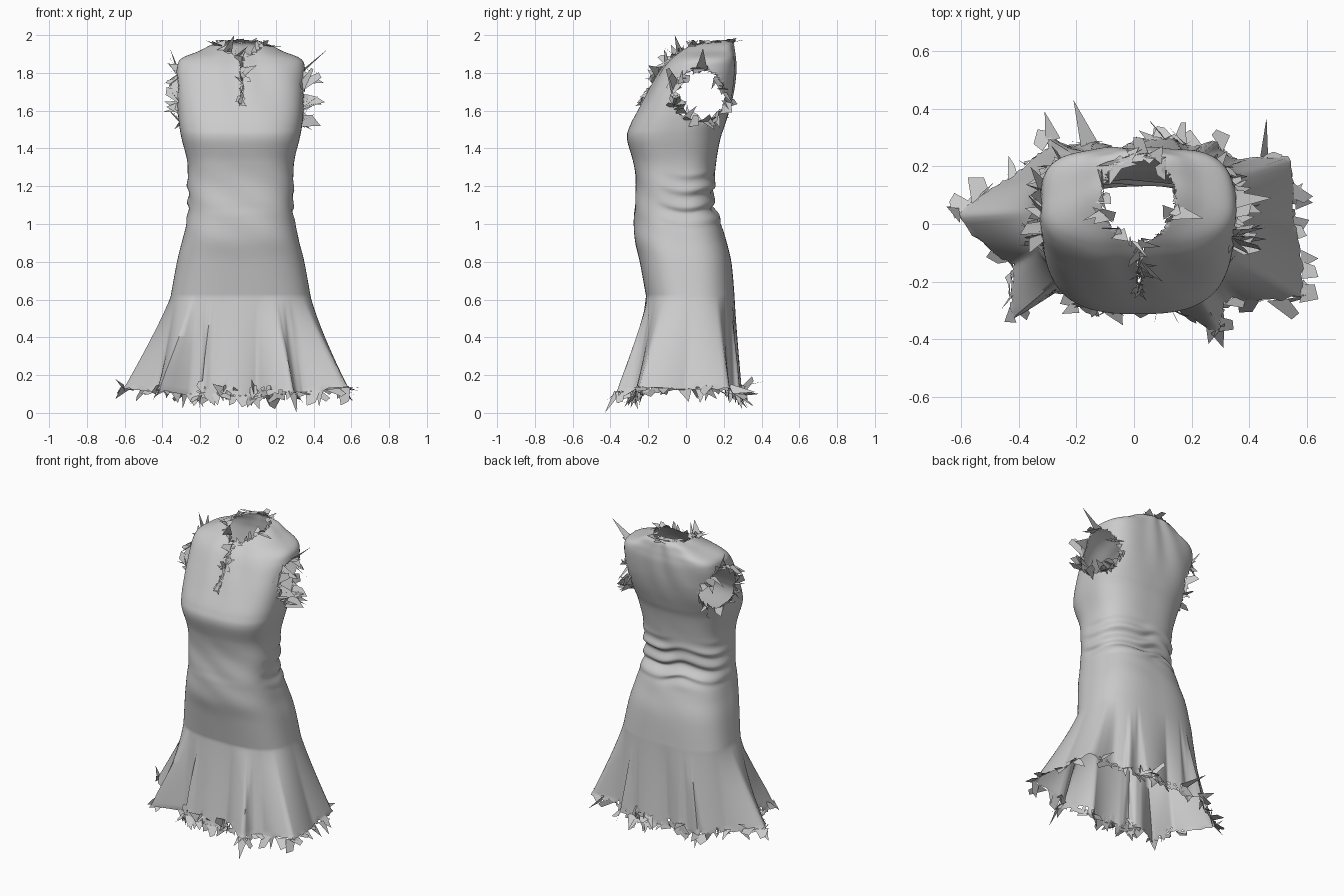
import bpy, bmesh, random
from math import sin, cos, pi, tau, atan2, hypot, exp
from mathutils import Vector

if "Cube" in bpy.data.objects:
    bpy.data.objects.remove(bpy.data.objects["Cube"])

random.seed(7)
SEG = 200
STEP = 12
CX = .014  # the torso sits slightly to the right of the flared skirt

# Body sections: height, half width, front y, back y
KEYS = [(.62, .37, -.212, .257), (.80, .337, -.245, .24), (.92, .307, -.272, .21),
        (1.03, .283, -.275, .175), (1.10, .277, -.27, .14), (1.22, .28, -.265, .148),
        (1.33, .283, -.28, .16), (1.45, .312, -.312, .182), (1.52, .325, -.297, .205),
        (1.62, .335, -.245, .235), (1.72, .338, -.19, .255), (1.82, .338, -.13, .265),
        (1.875, .315, -.08, .262), (1.915, .22, -.03, .257), (1.95, .15, .03, .25),
        (1.97, .08, .08, .23)]
# Hem outline with flared corners at the godets
HEM = [(.58, -.25), (.555, 0), (.54, .23), (.36, .22), (.17, .29), (-.05, .255), (-.26, .28),
       (-.42, .16), (-.61, .03), (-.42, -.14), (-.42, -.33), (-.27, -.24), (-.12, -.28),
       (.1, -.265), (.27, -.36), (.36, -.26)]
HEM_POLAR = sorted((atan2(y, x) % tau, hypot(x, y)) for x, y in HEM)
# Godet pleats: angle at the hem, half angle at the hem, depth
PLEATS = [(3.98, .22, .03), (4.12, .10, -.03), (5.55, .20, .03), (5.4, .09, -.025),
          (2.2, .18, .025), (2.35, .09, -.03), (.95, .18, .025), (.8, .09, -.03)]


def hem_point(a):
    pts = [(HEM_POLAR[-1][0] - tau, HEM_POLAR[-1][1])] + HEM_POLAR
    pts.append((HEM_POLAR[0][0] + tau, HEM_POLAR[0][1]))
    for (a0, r0), (a1, r1) in zip(pts, pts[1:]):
        if a0 <= a <= a1:
            r = r0 + (r1 - r0) * (a - a0) / (a1 - a0)
            return Vector((r * cos(a), r * sin(a), .09 + .14 * max(0, r - .3)))


def section(u):
    """Catmull-Rom through the body sections."""
    i = min(int(u), len(KEYS) - 2)
    t = u - i
    k = [KEYS[max(0, min(len(KEYS) - 1, i + d))] for d in (-1, 0, 1, 2)]
    return [.5 * (2 * b + (c - a) * t + (2*a - 5*b + 4*c - d) * t*t + (3*b - a - 3*c + d) * t**3)
            for a, b, c, d in zip(*k)]


def body_point(u, a):
    z, w, yf, yb = section(u)
    h, cy = (yb - yf) / 2, (yb + yf) / 2
    n = 2.7 + .6 * max(0, min(1, (z - 1.5) * 5)) * (.5 + .5 * sin(a))
    r = (abs(cos(a) / w) ** n + abs(sin(a) / h) ** n) ** (-1 / n)
    # gathered folds around the back and sides of the waist
    f = ((z - 1.0) / .088 + .3 * sin(2 * a + .6) + .12 * sin(5 * a + 1)) % 1
    fold = f / .35 if f < .35 else (1 - f) / .65
    back = max(0, min(1, (sin(a) + .35) / .7)) * (.8 + .2 * sin(3 * a + 9 * z))
    env = exp(-((z - 1.13) / .12) ** 4)
    r += (.026 * fold * fold * (3 - 2 * fold) - .012) * env * back
    # soft diagonal creases in the cloth
    r += .0018 * sin(34 * z + 5 * a) * exp(-((z - 1.1) / .2) ** 2)
    r += .003 * sin(9 * a + 8 * z) * (z > 1.55) * min(1, abs(z - 1.55) * 5)
    return Vector((CX + r * cos(a), cy + r * sin(a), z))


def skirt_point(a, t):
    """t runs from 0 at the godet tips to 1 at the hem."""
    top, low = body_point(0, a), hem_point(a)
    p = top.lerp(low, t ** 1.12)
    p.z = top.z + (low.z - top.z) * t
    out = Vector((cos(a), sin(a), 0))
    for g, half, depth in PLEATS:
        x = abs(a - g) / (half * t + .001)
        if x < 1:
            p -= out * depth * t * (1 - x)
    return p


def mesh_object(name, bm):
    me = bpy.data.meshes.new(name)
    bm.to_mesh(me)
    bm.free()
    ob = bpy.data.objects.new(name, me)
    bpy.context.collection.objects.link(ob)
    return ob


# Dress body: flared skirt rings, then torso rings
bm = bmesh.new()
angles = [j * tau / SEG for j in range(SEG)]
rings = [[bm.verts.new(skirt_point(a, 1 - i / 36)) for a in angles] for i in range(36)]
rings += [[bm.verts.new(body_point(i / STEP, a)) for a in angles]
          for i in range((len(KEYS) - 1) * STEP + 1)]
for lo, hi in zip(rings, rings[1:]):
    for j in range(SEG):
        k = (j + 1) % SEG
        bm.faces.new((lo[j], lo[k], hi[k], hi[j]))


# Openings: armholes, neck, front slit, ragged hem bites
def is_cut(c):
    arm = abs(c.x) > .2 and ((c.y - .07) / .135) ** 2 + ((c.z - 1.68) / .14) ** 2 < 1
    neck = c.z > 1.8 and ((c.x - .015) / .125) ** 2 + ((c.y - .09) / .15) ** 2 < 1
    slit = c.z > 1.64 and c.y < 0 and abs(c.x - .02) < .008
    hem = c.z < .135 and random.random() < .12
    return arm or neck or slit or hem


bmesh.ops.delete(bm, geom=[f for f in bm.faces if is_cut(f.calc_center_median())], context='FACES')
bm.normal_update()


def zone(p):
    if p.z < .3:
        return "torn_hem"
    if abs(p.x) > .2:
        return "torn_armhole_right" if p.x > 0 else "torn_armhole_left"
    return "torn_front_slit" if p.y < -.075 else "torn_neckline"


# Rim data: position, direction along the rim, direction off the cloth, normal
rims = {}
for e in bm.edges:
    if len(e.link_faces) != 1:
        continue
    mid = (e.verts[0].co + e.verts[1].co) / 2
    along = (e.verts[1].co - e.verts[0].co).normalized()
    off = (mid - e.link_faces[0].calc_center_median()).normalized()
    rims.setdefault(zone(mid), []).append((mid, along, off, e.link_faces[0].normal.copy()))
for v in bm.verts:
    if v.is_boundary:
        v.co += Vector([random.uniform(-.006, .006) for _ in range(3)])
body = mesh_object("dress_body", bm)
body.select_set(True)
bpy.context.view_layer.objects.active = body
bpy.ops.object.shade_smooth_by_angle(angle=1.2)


def clamp(p):
    return Vector((max(-.65, min(.64, p.x)), max(-.43, min(.43, p.y)), max(.02, min(1.975, p.z))))


def shard(bm, p, along, tip, width):
    """One torn scrap: a triangle or crooked quad from the rim to a tip."""
    side = tip.lerp(p, random.uniform(.1, .6)) + along * width * random.uniform(.6, 1.4)
    pts = [p - along * width, p + along * width, tip]
    if random.random() < .65:
        pts.insert(2, clamp(side))
    bm.faces.new([bm.verts.new(q) for q in pts])


# Torn scraps: count, longest length, widest base, weight off the cloth, weight along the normal
STYLE = {"torn_hem": (110, .10, .042, .7, .3), "torn_armhole_right": (36, .12, .045, .3, .7),
         "torn_armhole_left": (34, .10, .04, .3, .55), "torn_neckline": (38, .10, .04, .4, .45),
         "torn_front_slit": (30, .075, .03, .35, .3)}
# Long single spikes seen in the silhouette
SPIKES = {"torn_hem": [(-.65, .06, .18), (.64, -.12, .1), (.31, -.43, 0), (-.21, .43, .17),
                       (.62, -.23, .12), (-.31, .39, .1), (.46, .37, .11), (-.45, -.34, .07)],
          "torn_armhole_right": [(.48, .09, 1.93), (.42, .0, 1.64), (.4, .16, 1.52)],
          "torn_armhole_left": [(-.36, .1, 1.93), (-.38, -.05, 1.62), (-.36, .2, 1.88)],
          "torn_neckline": [(-.02, -.06, 2.0), (.24, .02, 1.94), (-.14, .0, 1.97), (.1, .27, 1.985)],
          "torn_front_slit": [(.0, -.24, 1.66), (.1, -.2, 1.84)]}
for name, (count, longest, widest, w_off, w_nor) in STYLE.items():
    rim = rims[name]
    bm = bmesh.new()
    for _ in range(count):
        p, along, off, nor = random.choice(rim)
        jit = Vector([random.uniform(-.55, .55) for _ in range(3)])
        d = (off * w_off + nor * w_nor + jit).normalized()
        tip = clamp(p + d * longest * random.uniform(.25, 1))
        shard(bm, p, along, tip, widest * random.uniform(.3, 1))
    for s in SPIKES[name]:
        tip = Vector(s)
        p, along, off, nor = min(rim, key=lambda r: (r[0] - tip).length)
        # base lies across the spike so that it never folds to a sliver
        across = (tip - p).cross(nor + off * .7).normalized() * .03
        bm.faces.new([bm.verts.new(q) for q in (p - across, p + across, tip)])
    mesh_object(name, bm)
